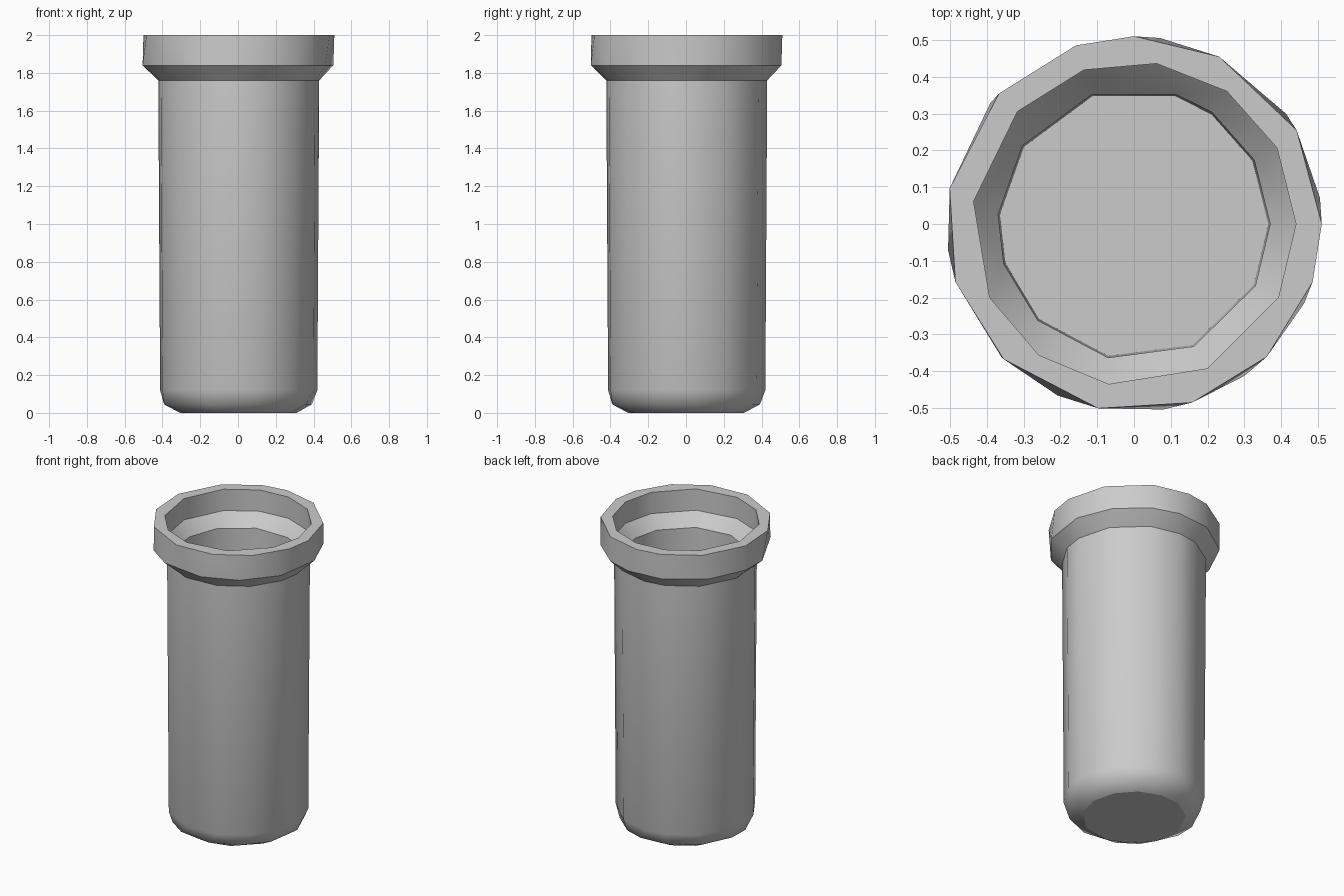
import bpy, bmesh
from math import sin, cos, radians

if "Cube" in bpy.data.objects:
    bpy.data.objects.remove(bpy.data.objects["Cube"])

# Uneven angular spacings of the low-poly rings (degrees)
A = [0, 30, 63, 90, 108, 136, 169, 198, 226, 259, 288, 315, 342]
B = [8, 36, 63, 82, 108, 140, 169, 188, 225, 246, 279, 306, 335]
C = [0, 28, 55, 82, 108, 136, 172, 207, 234, 261, 297, 333]
D = [0, 28, 55, 72, 108, 145, 176, 197, 225, 259, 296, 333]

# Wall profile, outside bottom -> rim -> inside floor: radius, z, angles, sharp edge
profile = [
    (0.31, 0.00, C, True),
    (0.395, 0.045, B, False),
    (0.42, 0.12, A, False),
    (0.43, 1.76, A, True),
    (0.51, 1.84, B, True),
    (0.51, 2.00, A, True),
    (0.44, 2.00, C, True),
    (0.44, 1.86, C, True),
    (0.37, 1.78, D, True),
    (0.365, 0.07, D, True),
]


def bridge(bm, lo, la, hi, ha):
    """Stitch two rings whose points sit at different angles."""
    i = j = 0
    n, m = len(lo), len(hi)
    la, ha = la + [la[0] + 360], ha + [ha[0] + 360]
    while i < n or j < m:
        a, b = lo[i % n], hi[j % m]
        step_lo = i < n
        step_hi = j < m
        if step_lo and step_hi:
            if la[i + 1] == ha[j + 1] and la[i] == ha[j]:
                bm.faces.new((a, lo[(i + 1) % n], hi[(j + 1) % m], b))
                i += 1
                j += 1
                continue
            step_lo = la[i + 1] <= ha[j + 1]
        if step_lo:
            bm.faces.new((a, lo[(i + 1) % n], b))
            i += 1
        else:
            bm.faces.new((a, hi[(j + 1) % m], b))
            j += 1


# Cup body built ring by ring
bm = bmesh.new()
rings = [[bm.verts.new((r * cos(radians(t)), r * sin(radians(t)), z)) for t in ang]
         for r, z, ang, _ in profile]
for k in range(len(rings) - 1):
    bridge(bm, rings[k], profile[k][2], rings[k + 1], profile[k + 1][2])

# Underside and inner floor
bm.faces.new(rings[0])
bm.faces.new(rings[-1])
bmesh.ops.recalc_face_normals(bm, faces=bm.faces[:])

# Smooth walls with crisp ring edges
for f in bm.faces:
    f.smooth = True
for ring, (_, _, _, sharp) in zip(rings, profile):
    for a, b in zip(ring, ring[1:] + ring[:1]):
        bm.edges.get((a, b)).smooth = not sharp

mesh = bpy.data.meshes.new("tube_cup")
bm.to_mesh(mesh)
bm.free()
bpy.context.collection.objects.link(bpy.data.objects.new("tube_cup", mesh))
